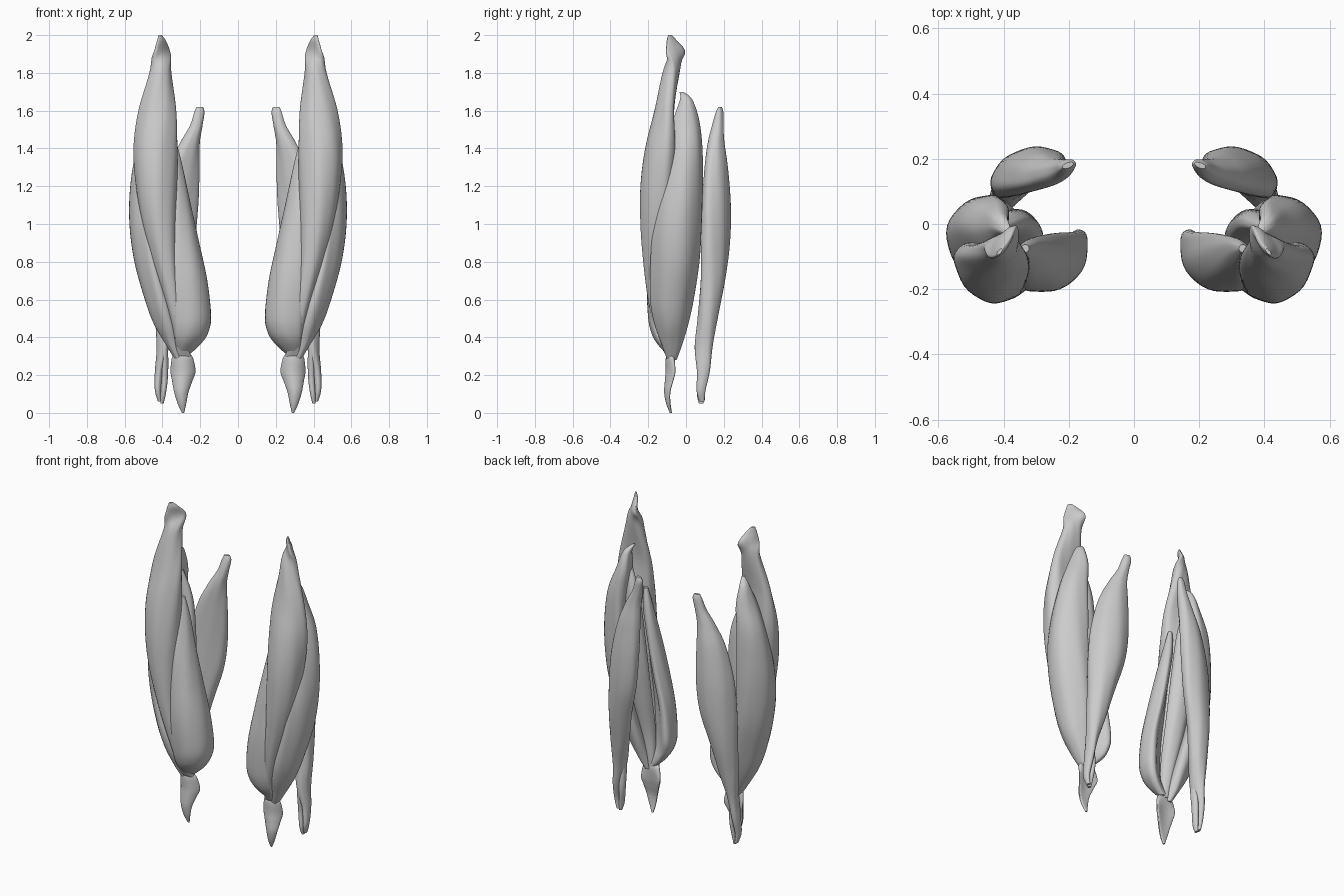
import bpy, bmesh, math

SIDES, STEPS = 40, 7


def spline(p0, p1, p2, p3, t):
    # Catmull-Rom interpolation of one value
    return 0.5 * (2 * p1 + (p2 - p0) * t + (2 * p0 - 5 * p1 + 4 * p2 - p3) * t * t
                  + (3 * p1 - p0 - 3 * p2 + p3) * t ** 3)


def muscle(name, rows, fibre=0.015):
    """Loft curved elliptical sections: (z, x, y, half width, half depth, angle, bend)."""
    n, sections = len(rows), []
    for i in range(n - 1):
        q = [rows[max(i - 1, 0)], rows[i], rows[i + 1], rows[min(i + 2, n - 1)]]
        for s in range(STEPS):
            sections.append([spline(*c, s / STEPS) for c in zip(*q)])
    sections.append(rows[-1])
    bm, rings = bmesh.new(), []
    for z, x, y, a, b, ang, bend in sections:
        a, b, r = max(a, 0.004), max(b, 0.004), math.radians(ang)
        ring = []
        for k in range(SIDES):
            t = 2 * math.pi * k / SIDES
            f = 1 + fibre * math.sin(7 * t + 6 * z)
            u = a * f * math.cos(t)
            v = b * f * math.sin(t) + bend * (math.cos(t) ** 2 - 0.3)
            ring.append(bm.verts.new((x + u * math.cos(r) - v * math.sin(r),
                                      y + u * math.sin(r) + v * math.cos(r), z)))
        rings.append(ring)
    for r0, r1 in zip(rings, rings[1:]):
        for k in range(SIDES):
            j = (k + 1) % SIDES
            bm.faces.new((r0[k], r0[j], r1[j], r1[k]))
    bm.faces.new(rings[0])
    bm.faces.new(rings[-1])
    bmesh.ops.recalc_face_normals(bm, faces=bm.faces)
    mesh = bpy.data.meshes.new(name)
    bm.to_mesh(mesh)
    bm.free()
    ob = bpy.data.objects.new(name, mesh)
    bpy.context.collection.objects.link(ob)
    ob.modifiers.new("other_leg", 'MIRROR').use_mirror_merge = False
    bpy.context.view_layer.objects.active = ob
    ob.select_set(True)
    bpy.ops.object.shade_smooth_by_angle(angle=math.radians(50))
    ob.select_set(False)


# long front thigh muscle
muscle("front_thigh_muscle", [
    (2.00, .412, -.085, .012, .005, -50, 0),
    (1.97, .405, -.075, .034, .012, -50, 0),
    (1.91, .402, -.055, .064, .020, -50, 0),
    (1.82, .408, -.073, .056, .042, -15, .01),
    (1.60, .428, -.110, .100, .052, 4, .02),
    (1.40, .438, -.130, .117, .078, 8, .025),
    (1.20, .432, -.146, .110, .088, 8, .02),
    (1.00, .415, -.154, .092, .084, 8, .01),
    (0.80, .385, -.157, .066, .070, 8, 0),
    (0.60, .345, -.150, .046, .052, 4, 0),
    (0.42, .308, -.128, .036, .036, 0, 0),
    (0.34, .298, -.104, .038, .022, 0, 0),
    (0.29, .295, -.080, .050, .018, 0, 0)])

# outer thigh muscle, wrapping around the side
muscle("outer_thigh_muscle", [
    (1.70, .385, -.025, .010, .010, 100, 0),
    (1.66, .410, .000, .032, .025, 100, 0),
    (1.55, .430, .002, .070, .045, 105, .01),
    (1.40, .464, .000, .092, .064, 105, .025),
    (1.20, .486, -.018, .118, .070, 105, .045),
    (1.00, .489, -.035, .132, .070, 105, .05),
    (0.80, .464, -.050, .132, .070, 103, .05),
    (0.60, .416, -.070, .116, .066, 100, .04),
    (0.47, .380, -.076, .090, .058, 98, .025),
    (0.36, .343, -.075, .054, .038, 95, 0),
    (0.28, .315, -.075, .025, .018, 90, 0)])

# inner thigh muscle, bulging low above the knee
muscle("inner_thigh_muscle", [
    (1.42, .334, -.075, .012, .012, -60, 0),
    (1.30, .325, -.085, .042, .030, -60, 0),
    (1.10, .303, -.108, .078, .042, -55, .015),
    (0.90, .276, -.122, .102, .050, -48, .03),
    (0.70, .246, -.130, .120, .054, -42, .04),
    (0.52, .229, -.122, .122, .056, -40, .04),
    (0.43, .237, -.115, .106, .052, -37, .03),
    (0.37, .258, -.102, .078, .042, -32, .015),
    (0.31, .290, -.080, .034, .022, -20, 0)])

# deep muscle behind the front one
muscle("deep_thigh_muscle", [
    (1.55, .395, -.010, .015, .015, 0, 0),
    (1.35, .370, .005, .050, .035, 0, 0),
    (1.00, .360, -.010, .072, .050, 0, -.01),
    (0.75, .345, -.040, .068, .045, 0, -.01),
    (0.50, .325, -.075, .052, .034, 0, -.01),
    (0.30, .300, -.072, .030, .016, 0, 0)])

# rear thigh muscle tapering to a tendon
muscle("rear_thigh_muscle", [
    (1.62, .203, .180, .018, .008, -20, 0),
    (1.59, .205, .178, .028, .019, -20, 0),
    (1.52, .222, .168, .034, .030, -20, 0),
    (1.43, .255, .160, .054, .042, -25, 0),
    (1.30, .288, .161, .086, .054, -25, -.01),
    (1.10, .317, .163, .111, .063, -25, -.015),
    (0.90, .338, .158, .110, .064, -25, -.015),
    (0.70, .364, .142, .082, .060, -25, -.01),
    (0.50, .383, .115, .056, .053, -20, 0),
    (0.35, .398, .093, .032, .048, -15, 0),
    (0.22, .418, .092, .022, .034, 0, 0),
    (0.12, .424, .080, .016, .024, 0, 0),
    (0.06, .414, .085, .010, .014, 0, 0)])

# short strand beside the rear tendon
muscle("rear_tendon_strand", [
    (0.44, .392, .080, .014, .025, 0, 0),
    (0.34, .390, .074, .020, .028, 0, 0),
    (0.20, .388, .085, .018, .024, 0, 0),
    (0.10, .396, .078, .014, .020, 0, 0),
    (0.05, .402, .080, .008, .012, 0, 0)])

# kneecap and pointed tendon below it
muscle("kneecap_tendon", [
    (0.320, .295, -.084, .034, .012, 0, 0),
    (0.290, .294, -.080, .056, .024, 0, .01),
    (0.220, .291, -.078, .066, .022, 0, .025),
    (0.170, .295, -.086, .054, .020, 0, .02),
    (0.110, .300, -.096, .038, .016, 0, .012),
    (0.050, .297, -.092, .023, .012, 0, .005),
    (0.000, .291, -.080, .006, .006, 0, 0)], fibre=0)
